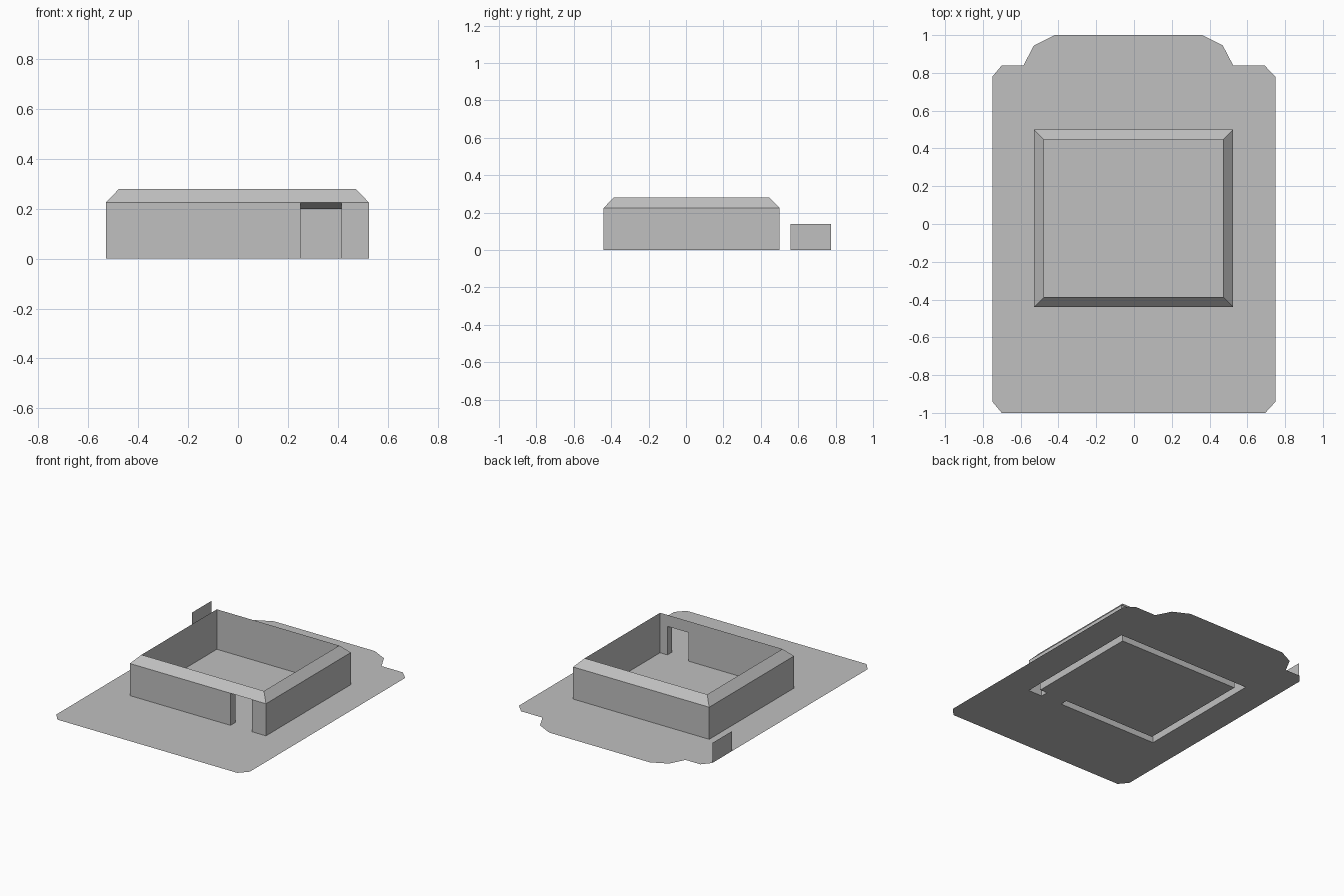
import bpy
import bmesh

if "Cube" in bpy.data.objects:
    bpy.data.objects.remove(bpy.data.objects["Cube"], do_unlink=True)

# One plain grey for everything
grey = bpy.data.materials.new("plain grey")
grey.use_nodes = True
colour = (0.53, 0.53, 0.53, 1)
grey.diffuse_color = colour
grey.node_tree.nodes["Principled BSDF"].inputs["Base Color"].default_value = colour

# Shared dimensions
LEFT, RIGHT, FRONT, BACK = -0.53, 0.525, -0.44, 0.50
THICK = 0.053
EAVE, RIDGE, LINTEL = 0.225, 0.28, 0.20
DOOR_A, DOOR_B = 0.25, 0.415
IN_L, IN_R, IN_F, IN_B = LEFT + THICK, RIGHT - THICK, FRONT + THICK, BACK - THICK


def finish(name, bm):
    mesh = bpy.data.meshes.new(name)
    bm.to_mesh(mesh)
    bm.free()
    mesh.materials.append(grey)
    obj = bpy.data.objects.new(name, mesh)
    bpy.context.collection.objects.link(obj)
    return obj


def face(bm, *points):
    return bm.faces.new([bm.verts.new(p) for p in points])


def upright(bm, a, b, low, high):
    """Vertical quad between plan points a and b."""
    face(bm, (*a, low), (*b, low), (*b, high), (*a, high))


# Wall footprint: outer path from door round to door, and the same inside
outer = [(DOOR_B, FRONT), (RIGHT, FRONT), (RIGHT, BACK),
         (LEFT, BACK), (LEFT, FRONT), (DOOR_A, FRONT)]
inner = [(DOOR_B, IN_F), (IN_R, IN_F), (IN_R, IN_B),
         (IN_L, IN_B), (IN_L, IN_F), (DOOR_A, IN_F)]

# Ground sheet with the wall footprint left open
bm = bmesh.new()
outline = [(-0.75, 0.78), (-0.70, 0.84), (-0.585, 0.84), (-0.53, 0.945), (-0.42, 1),
           (0.36, 1), (0.47, 0.945), (0.525, 0.84), (0.69, 0.84), (0.75, 0.78),
           (0.75, -0.94), (0.695, -1), (-0.70, -1), (-0.75, -0.94)]
for loop in (outline, outer + inner[::-1]):
    verts = [bm.verts.new((x, y, 0)) for x, y in loop]
    for i, v in enumerate(verts):
        bm.edges.new((verts[i - 1], v))
bmesh.ops.triangle_fill(bm, edges=bm.edges[:], use_beauty=True, normal=(0, 0, 1))
for f in bm.faces:
    f.normal_update()
    if f.normal.z < 0:
        f.normal_flip()
finish("ground_sheet", bm)

# Outer and inner wall faces
bm = bmesh.new()
for i in range(len(outer) - 1):
    upright(bm, outer[i], outer[i + 1], 0, EAVE)
    upright(bm, inner[i + 1], inner[i], 0, RIDGE)

# Doorway: jambs, sloping soffit and inner lintel
for x, step in ((DOOR_A, 1), (DOOR_B, -1)):
    jamb = [(x, FRONT, 0), (x, IN_F, 0), (x, IN_F, LINTEL), (x, FRONT, EAVE)]
    face(bm, *jamb[::step])
face(bm, (DOOR_A, FRONT, EAVE), (DOOR_A, IN_F, LINTEL),
     (DOOR_B, IN_F, LINTEL), (DOOR_B, FRONT, EAVE))
upright(bm, (DOOR_B, IN_F), (DOOR_A, IN_F), LINTEL, RIDGE)

# Sloping cap, mitred at the corners
for i in range(4):
    a, b = 1 + i, 1 + (i + 1) % 4
    face(bm, (*outer[a], EAVE), (*outer[b], EAVE), (*inner[b], RIDGE), (*inner[a], RIDGE))
bmesh.ops.remove_doubles(bm, verts=bm.verts[:], dist=0.0001)
finish("enclosure_wall", bm)

# Small upright plate on the edge of the ground
bm = bmesh.new()
upright(bm, (-0.75, 0.56), (-0.75, 0.775), 0, 0.14)
finish("edge_plate", bm)
